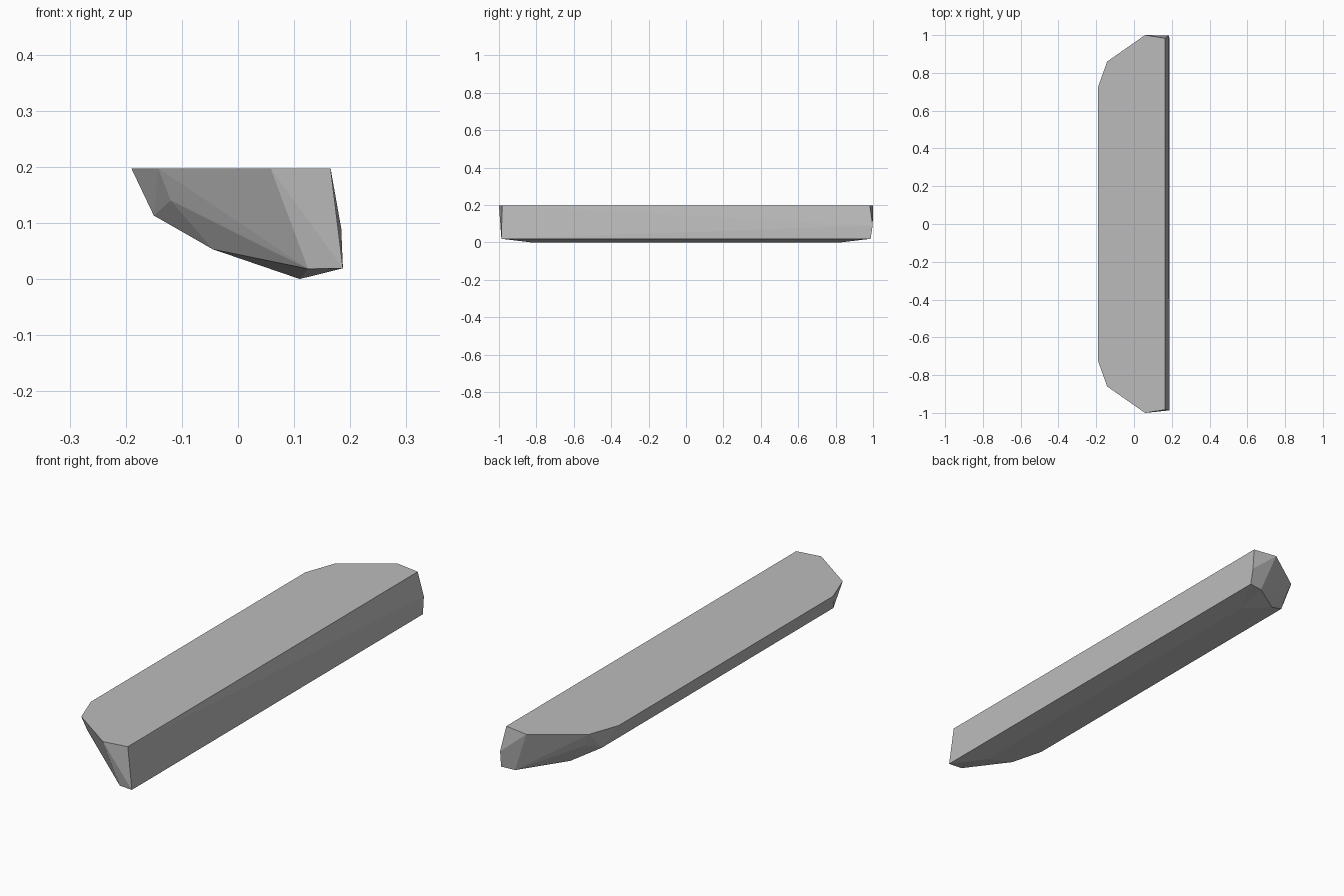
import bpy
import bmesh
import math

cube = bpy.data.objects.get("Cube")
if cube:
    bpy.data.objects.remove(cube, do_unlink=True)

# Plain grey stone
grey = bpy.data.materials.new("grey stone")
grey.use_nodes = True
colour = (0.5, 0.5, 0.5, 1.0)
grey.diffuse_color = colour
grey.node_tree.nodes["Principled BSDF"].inputs["Base Color"].default_value = colour

TOP = 0.197

# Corners of one end, mirrored to the other end: x, y, z
end_corners = [
    # flat top outline
    (0.165, 0.983, TOP), (0.058, 1.0, TOP), (-0.142, 0.86, TOP), (-0.19, 0.727, TOP),
    # chamfered underside
    (-0.12, 0.85, 0.14), (-0.15, 0.785, 0.113), (-0.045, 0.85, 0.053),
    # keel and lower edge of the straight side
    (0.11, 0.83, 0.0), (0.125, 0.98, 0.018), (0.187, 0.987, 0.019),
]

# Faceted slab: a convex shell around the corners
bm = bmesh.new()
for x, y, z in end_corners:
    for side in (-1, 1):
        bm.verts.new((x, side * y, z))
# Extra bulge on the back end only
bm.verts.new((0.184, 0.998, 0.09))

bmesh.ops.convex_hull(bm, input=bm.verts[:])
bmesh.ops.dissolve_limit(bm, angle_limit=math.radians(0.5),
                         verts=bm.verts[:], edges=bm.edges[:])
loose = [v for v in bm.verts if not v.link_faces]
bmesh.ops.delete(bm, geom=loose, context="VERTS")
bmesh.ops.recalc_face_normals(bm, faces=bm.faces[:])

mesh = bpy.data.meshes.new("faceted_slab")
bm.to_mesh(mesh)
bm.free()
mesh.materials.append(grey)
slab = bpy.data.objects.new("faceted_slab", mesh)
bpy.context.collection.objects.link(slab)
